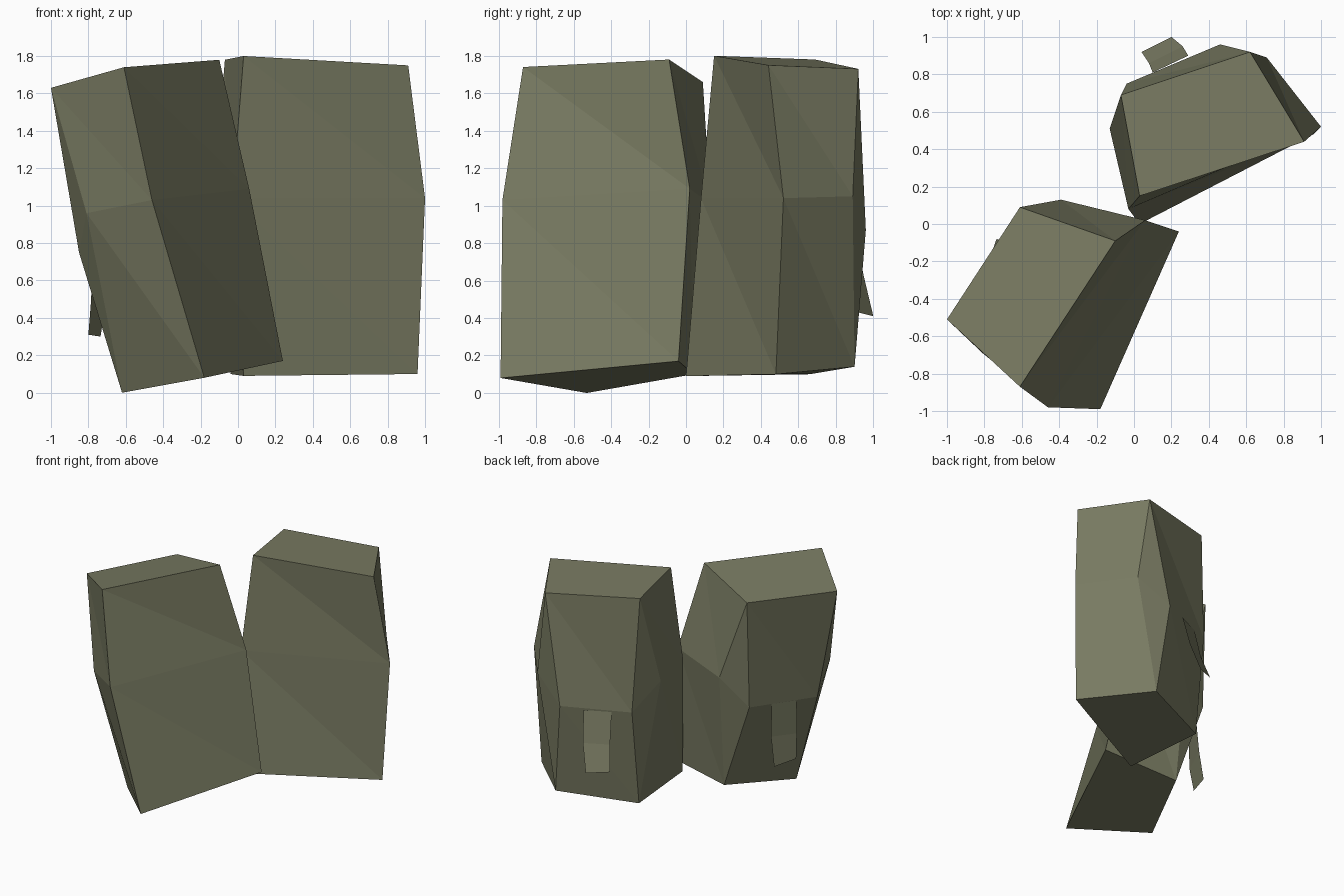
import bpy, bmesh

if "Cube" in bpy.data.objects:
    bpy.data.objects.remove(bpy.data.objects["Cube"])

olive = bpy.data.materials.new("olive_canvas")
olive.diffuse_color = (0.19, 0.197, 0.122, 1.0)
olive.use_nodes = True
olive.node_tree.nodes["Principled BSDF"].inputs["Base Color"].default_value = olive.diffuse_color


def finish(bm, name):
    mesh = bpy.data.meshes.new(name)
    bm.to_mesh(mesh)
    bm.free()
    mesh.materials.append(olive)
    obj = bpy.data.objects.new(name, mesh)
    bpy.context.collection.objects.link(obj)
    return obj


def make_pouch(name, top, middle, bottom):
    """Faceted bag: 4-corner top and bottom, 6-corner bulging middle ring.
    Corners run front-left, front-right, (side), back-right, back-left, (side)."""
    bm = bmesh.new()
    t = [bm.verts.new(p) for p in top]
    m = [bm.verts.new(p) for p in middle]
    b = [bm.verts.new(p) for p in bottom]
    column = (0, 1, 2, 2, 3, 3)          # rim corner above/below each ring corner
    for i in range(6):
        j = (i + 1) % 6
        t0, t1 = t[column[i]], t[column[j]]
        b0, b1 = b[column[i]], b[column[j]]
        bm.faces.new((t0, m[i], m[j]))
        bm.faces.new((m[i], b1, m[j]))
        if t0 is not t1:
            bm.faces.new((t0, m[j], t1))
            bm.faces.new((m[i], b0, b1))
    bm.faces.new(t)
    bm.faces.new(b[::-1])
    bmesh.ops.recalc_face_normals(bm, faces=bm.faces[:])
    return finish(bm, name)


def make_strap(name, left, right):
    """Thin hanging tab running downward between two edge paths."""
    bm = bmesh.new()
    a = [bm.verts.new(p) for p in left]
    c = [bm.verts.new(p) for p in right]
    for i in range(len(a) - 1):
        bm.faces.new((a[i], a[i + 1], c[i + 1], c[i]))
    return finish(bm, name)


# Front pouch, tilted
make_pouch(
    "front_pouch",
    [(-0.61, -0.87, 1.74), (-0.10, -0.09, 1.78), (-0.61, 0.09, 1.66), (-1.0, -0.51, 1.63)],
    [(-0.46, -0.98, 1.03), (0.06, 0.02, 1.09), (-0.39, 0.13, 1.01),
     (-0.61, 0.06, 0.80), (-0.85, -0.47, 0.75), (-0.81, -0.69, 0.96)],
    [(-0.18, -0.99, 0.08), (0.24, -0.04, 0.17), (-0.37, 0.04, 0.10), (-0.62, -0.53, 0.0)])

# Rear pouch, upright
make_pouch(
    "rear_pouch",
    [(0.03, 0.15, 1.80), (0.91, 0.44, 1.75), (0.62, 0.92, 1.73), (-0.07, 0.69, 1.78)],
    [(-0.03, 0.08, 1.04), (1.0, 0.52, 1.04), (0.71, 0.89, 1.05),
     (0.46, 0.96, 0.87), (-0.04, 0.75, 0.87), (-0.13, 0.51, 1.06)],
    [(0.03, 0.0, 0.09), (0.96, 0.48, 0.10), (0.54, 0.90, 0.14), (-0.04, 0.66, 0.10)])

# Closure tabs on the backs
make_strap(
    "front_pouch_strap",
    [(-0.69, -0.11, 0.785), (-0.70, -0.09, 0.53), (-0.735, -0.08, 0.30)],
    [(-0.78, -0.305, 0.765), (-0.785, -0.30, 0.50), (-0.80, -0.27, 0.31)])
make_strap(
    "rear_pouch_strap",
    [(0.29, 0.90, 0.86), (0.26, 0.95, 0.62), (0.20, 1.0, 0.41)],
    [(0.10, 0.81, 0.86), (0.08, 0.86, 0.62), (0.04, 0.92, 0.43)])
